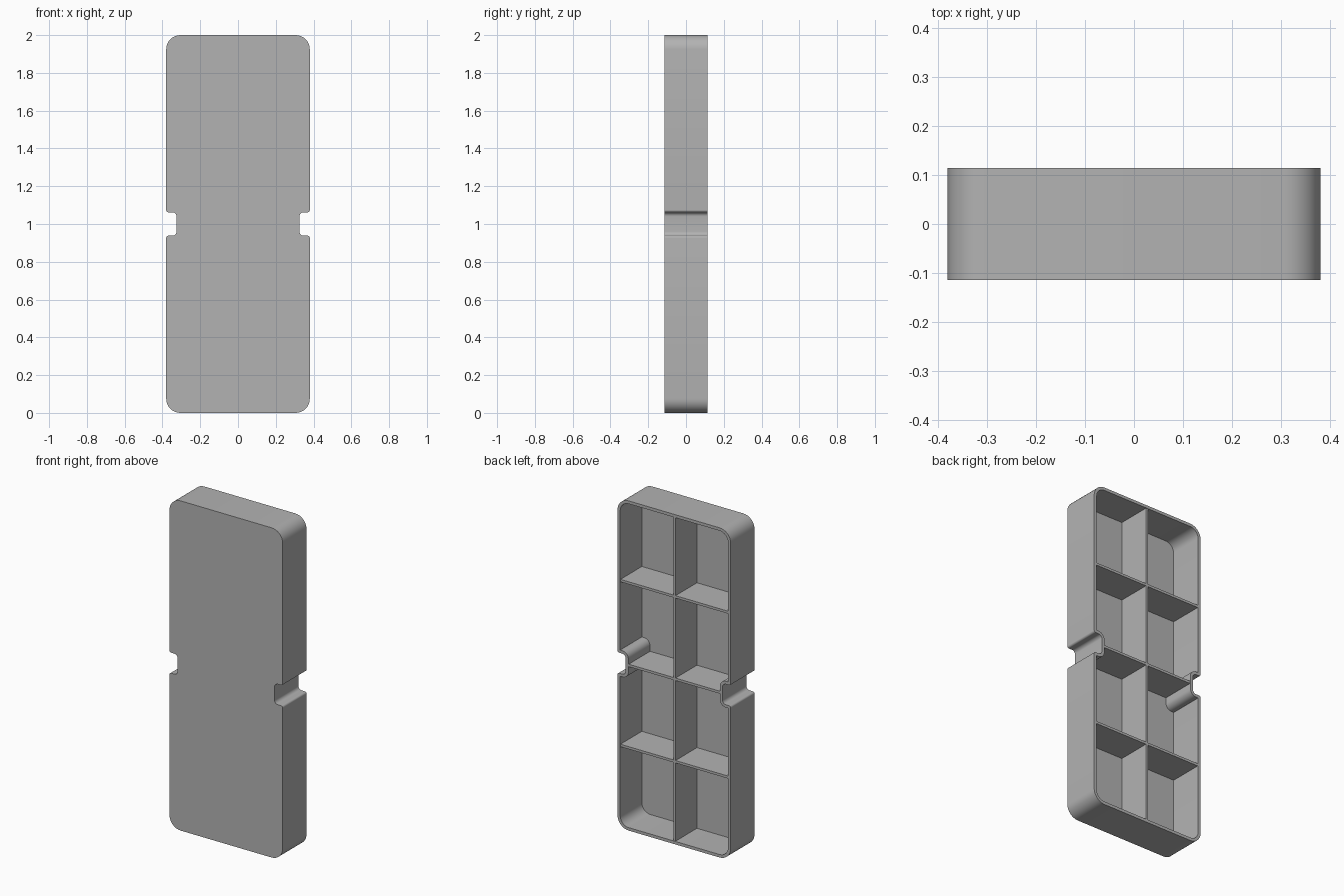
import bpy, bmesh, math
from mathutils import Vector

cube = bpy.data.objects.get("Cube")
if cube:
    bpy.data.objects.remove(cube, do_unlink=True)

W, D, H = 0.38, 0.114, 2.0      # half width, half depth, height
WALL, FLOOR, RIB = 0.018, 0.02, 0.015
NOTCH_X, NOTCH_H = 0.325, 0.062  # notch inner face and half height

grey = bpy.data.materials.new("plain grey")
grey.use_nodes = True
grey.diffuse_color = (0.45, 0.45, 0.45, 1)
grey.node_tree.nodes["Principled BSDF"].inputs["Base Color"].default_value = (0.45, 0.45, 0.45, 1)


def fillet(prev, corner, nxt, radius, steps=8):
    """Points of a rounded right-angle corner."""
    a, b = (prev - corner).normalized(), (nxt - corner).normalized()
    centre = corner + (a + b) * radius
    return [centre - radius * (b * math.cos(t) + a * math.sin(t))
            for t in (math.pi / 2 * i / steps for i in range(steps + 1))]


def outline(inset):
    """Rounded outline with a notch on each side, moved inward by inset."""
    w, h = W - inset, H / 2 - inset
    nx, nh = NOTCH_X - inset, NOTCH_H + inset
    big, tip, root = 0.075 - inset, max(0.012 - inset, 0.001), 0.022 + inset
    half = [(w, -h, big), (w, -nh, tip), (nx, -nh, root),
            (nx, nh, root), (w, nh, tip), (w, h, big)]
    corners = half + [(-x, -z, r) for x, z, r in half]
    pts = [Vector((x, z)) for x, z, r in corners]
    loop = []
    for i, (x, z, r) in enumerate(corners):
        loop += fillet(pts[i - 1], pts[i], pts[(i + 1) % len(pts)], r)
    return loop


def finish(bm, name):
    bmesh.ops.recalc_face_normals(bm, faces=bm.faces)
    mesh = bpy.data.meshes.new(name)
    bm.to_mesh(mesh)
    bm.free()
    mesh.materials.append(grey)
    obj = bpy.data.objects.new(name, mesh)
    bpy.context.collection.objects.link(obj)
    return obj


# Tray: front plate, outer wall, rim, inner wall and floor
bm = bmesh.new()
outer, inner = outline(0), outline(WALL)
rings = [[bm.verts.new((p.x, y, p.y + H / 2)) for p in loop]
         for loop, y in ((outer, -D), (outer, D), (inner, D), (inner, -D + FLOOR))]
for a, b in zip(rings, rings[1:]):
    for i in range(len(a)):
        j = (i + 1) % len(a)
        bm.faces.new((a[i], a[j], b[j], b[i]))
bm.faces.new(rings[0])
bm.faces.new(rings[-1])
tray = finish(bm, "tray_shell")
bpy.context.view_layer.objects.active = tray
tray.select_set(True)
bpy.ops.object.shade_smooth_by_angle(angle=math.radians(30))


# Ribs dividing the back into eight cells
def rib(name, width, height, z):
    bm = bmesh.new()
    bmesh.ops.create_cube(bm, size=1)
    y0, y1 = -D + FLOOR / 2, D - 0.003
    for v in bm.verts:
        v.co = (v.co.x * width, (y0 + y1) / 2 + v.co.y * (y1 - y0), z + v.co.z * height)
    finish(bm, name)


rib("upright_rib", RIB, H - WALL, H / 2)
for name, z, reach in (("lower_rib", 0.5, W), ("middle_rib", 1.0, NOTCH_X), ("upper_rib", 1.5, W)):
    rib(name, 2 * reach - WALL, RIB, z)
